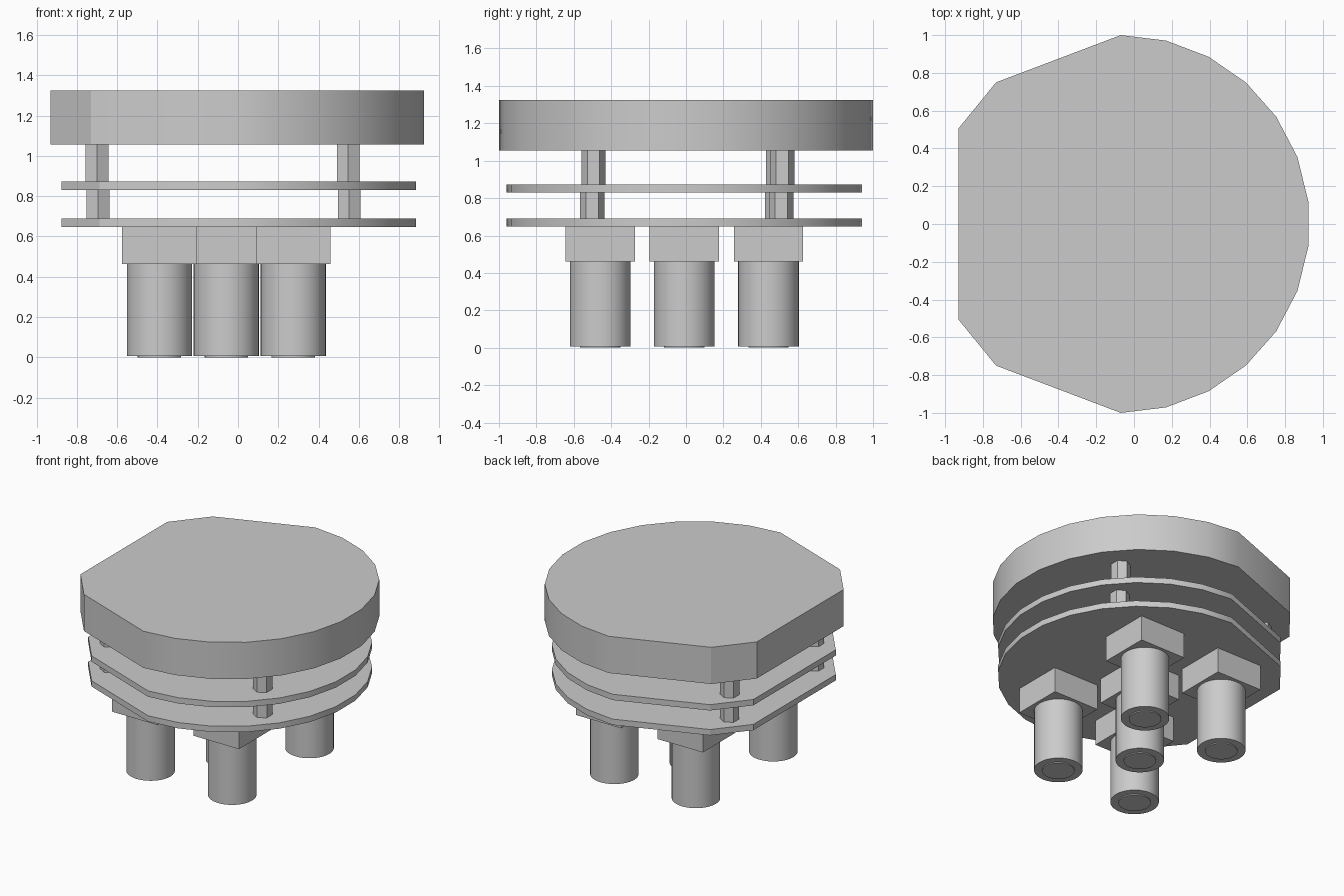
import bpy
import bmesh
import math

if "Cube" in bpy.data.objects:
    bpy.data.objects.remove(bpy.data.objects["Cube"], do_unlink=True)

grey = bpy.data.materials.new("plain grey")
grey.use_nodes = True
colour = (0.6, 0.6, 0.6, 1)
grey.diffuse_color = colour
grey.node_tree.nodes["Principled BSDF"].inputs["Base Color"].default_value = colour


def prism(name, outline, z0, z1):
    """Extrude a closed outline from z0 to z1."""
    bm = bmesh.new()
    low = [bm.verts.new((x, y, z0)) for x, y in outline]
    high = [bm.verts.new((x, y, z1)) for x, y in outline]
    bm.faces.new(low[::-1])
    bm.faces.new(high)
    n = len(outline)
    for i in range(n):
        j = (i + 1) % n
        bm.faces.new((low[i], low[j], high[j], high[i]))
    bmesh.ops.recalc_face_normals(bm, faces=bm.faces[:])
    mesh = bpy.data.meshes.new(name)
    bm.to_mesh(mesh)
    bm.free()
    mesh.materials.append(grey)
    obj = bpy.data.objects.new(name, mesh)
    bpy.context.collection.objects.link(obj)
    bpy.ops.object.select_all(action="DESELECT")
    obj.select_set(True)
    bpy.context.view_layer.objects.active = obj
    bpy.ops.object.shade_smooth_by_angle(angle=math.radians(30))
    return obj


def ring(cx, cy, r, n, turn=0.0):
    """Points of a regular polygon around a centre."""
    return [(cx + r * math.cos(turn + math.tau * i / n),
             cy + r * math.sin(turn + math.tau * i / n)) for i in range(n)]


def body_outline(cx, cy, r):
    """Round on the left, with long facets and a flat on the right."""
    step = math.tau / 26
    half = [(math.cos(step * (i + 0.5)), math.sin(step * (i + 0.5))) for i in range(7)]
    half += [(-0.66, 0.75), (-0.86, 0.505)]
    full = half + [(x, -y) for x, y in reversed(half)]
    return [(cx + r * x, cy + r * y) for x, y in full]


# Thick top disc and the two thin plates
prism("top_disc", body_outline(-0.07, 0, 1.0), 1.055, 1.325)
prism("upper_plate", body_outline(-0.06, -0.01, 0.95), 0.83, 0.873)
prism("lower_plate", body_outline(-0.06, -0.01, 0.95), 0.647, 0.69)

# Hexagonal spacers between the plates
for x, y in ((-0.70, -0.495), (0.547, -0.495), (-0.70, 0.493), (0.547, 0.515)):
    prism("upper_spacer", ring(x, y, 0.065, 6, math.pi / 2), 0.873, 1.055)
    prism("lower_spacer", ring(x + 0.005, y - 0.006, 0.065, 6, math.pi / 2), 0.69, 0.83)

# Five sensors: square housing, round can and a shallow end cap
for dx, dy in ((0, 0), (1, 1), (1, -1), (-1, 1), (-1, -1)):
    x, y = -0.058 + 0.332 * dx, -0.009 + 0.45 * dy
    prism("sensor_housing", ring(x, y, 0.185 * math.sqrt(2), 4, math.pi / 4), 0.462, 0.647)
    prism("sensor_can", ring(x, y, 0.162, 40), 0.007, 0.462)
    prism("sensor_cap", ring(x, y, 0.108, 32), 0.0, 0.007)
